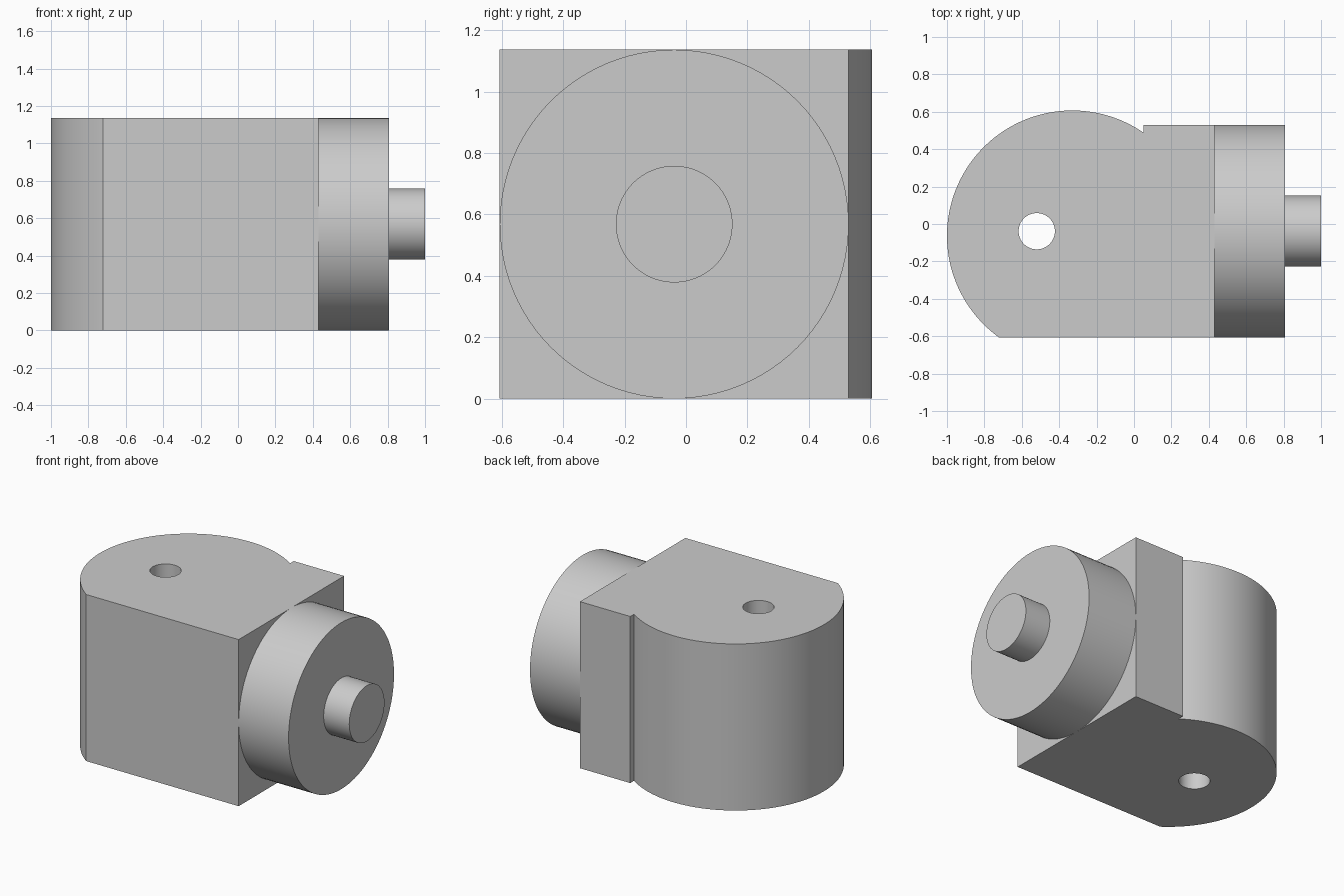
import bpy, bmesh
from math import acos, asin, cos, sin, pi
from mathutils import Matrix

HEIGHT = 1.137
FRONT, BACK = -0.607, 0.53       # flat sides of the housing
MID_Y = (FRONT + BACK) / 2

cube = bpy.data.objects.get("Cube")
if cube:
    bpy.data.objects.remove(cube, do_unlink=True)

grey = bpy.data.materials.new("plain grey")
grey.use_nodes = True
colour = (0.6, 0.6, 0.6, 1)
grey.diffuse_color = colour
grey.node_tree.nodes["Principled BSDF"].inputs["Base Color"].default_value = colour


def finish(name, bm):
    bmesh.ops.recalc_face_normals(bm, faces=bm.faces)
    mesh = bpy.data.meshes.new(name)
    bm.to_mesh(mesh)
    bm.free()
    mesh.materials.append(grey)
    obj = bpy.data.objects.new(name, mesh)
    bpy.context.collection.objects.link(obj)
    bpy.ops.object.select_all(action="DESELECT")
    obj.select_set(True)
    bpy.context.view_layer.objects.active = obj
    bpy.ops.object.shade_smooth_by_angle(angle=pi / 6)
    return obj


def arc(cx, cy, r, start, end, steps):
    angles = [start + (end - start) * i / steps for i in range(steps + 1)]
    return [(cx + r * cos(a), cy + r * sin(a)) for a in angles]


def loop(bm, points):
    verts = [bm.verts.new((x, y, 0)) for x, y in points]
    return [bm.edges.new((a, b)) for a, b in zip(verts, verts[1:] + verts[:1])]


# Housing: rounded end, notch at the back, square end, and a hole right through
cx, cy, r = -0.33, -0.063, 0.67
notch_x, face_x = 0.05, 0.43
outline = arc(cx, cy, r, acos((notch_x - cx) / r), pi - asin((FRONT - cy) / r), 96)
outline += [(face_x, FRONT), (face_x, BACK), (notch_x, BACK)]
hole = arc(-0.52, MID_Y, 0.097, 0, 2 * pi, 64)[:-1]

bm = bmesh.new()
edges = loop(bm, outline) + loop(bm, hole)
bmesh.ops.triangle_fill(bm, edges=edges, use_beauty=True, use_dissolve=False)
top = bmesh.ops.extrude_face_region(bm, geom=bm.faces[:], use_keep_orig=True)["geom"]
bmesh.ops.translate(bm, vec=(0, 0, HEIGHT),
                    verts=[v for v in top if isinstance(v, bmesh.types.BMVert)])
finish("housing", bm)


# Round parts along the x axis
def disc(name, x0, x1, radius):
    bm = bmesh.new()
    place = Matrix.Translation(((x0 + x1) / 2, MID_Y, HEIGHT / 2)) @ Matrix.Rotation(pi / 2, 4, "Y")
    bmesh.ops.create_cone(bm, cap_ends=True, segments=96, radius1=radius,
                          radius2=radius, depth=x1 - x0, matrix=place)
    finish(name, bm)


disc("flange", face_x, 0.807, HEIGHT / 2)
disc("shaft_stub", 0.807, 1.0, 0.19)
